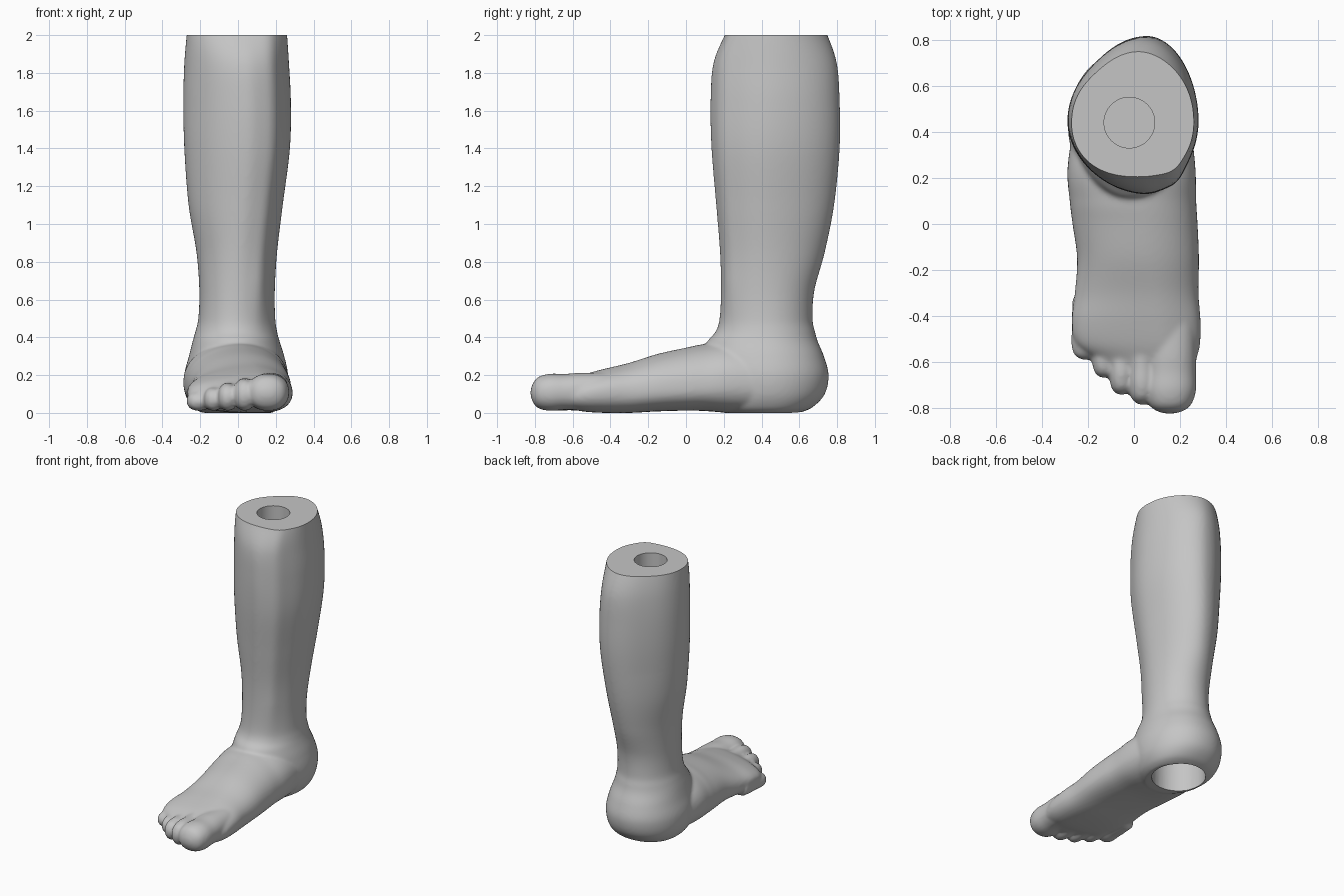
import bpy
import bmesh
import math

SIDES = 72      # points around each cross-section
STEPS = 8       # interpolated rings between two given sections

cube = bpy.data.objects.get("Cube")
if cube:
    bpy.data.objects.remove(cube, do_unlink=True)

skin = bpy.data.materials.new("plain grey")
skin.use_nodes = True
GREY = (0.56, 0.56, 0.56, 1.0)
skin.diffuse_color = GREY
skin.node_tree.nodes["Principled BSDF"].inputs["Base Color"].default_value = GREY


def smooth_rows(rows):
    """Fill in rings between the given sections along a smooth curve."""
    result = []
    last = len(rows) - 1
    for i in range(last):
        quad = zip(rows[max(i - 1, 0)], rows[i], rows[i + 1], rows[min(i + 2, last)])
        quad = list(quad)
        for step in range(STEPS):
            f = step / STEPS
            result.append([
                b + 0.5 * f * (c - a + f * (2 * a - 5 * b + 4 * c - d + f * (3 * (b - c) + d - a)))
                for a, b, c, d in quad])
    result.append(list(rows[-1]))
    return result


def ring_point(row, angle, relief):
    """Point on a lopsided superellipse; each quadrant has its own radii."""
    t, u_min, u_mid, u_max, v_min, v_mid, v_max, p_low, p_high = row
    c, s = math.cos(angle), math.sin(angle)
    ru = u_max - u_mid if c >= 0 else u_mid - u_min
    rv = v_max - v_mid if s >= 0 else v_mid - v_min
    # blend the exponent around the ring so there is no step at the sides
    p = p_low + (p_high - p_low) * (s + 1) / 2
    r = (abs(c) ** p + abs(s) ** p) ** (-1 / p)
    r *= 1 + relief(t, angle)
    return u_mid + ru * c * r, v_mid + rv * s * r


def loft(bm, rows, place, relief=lambda t, angle: 0.0):
    """Skin a closed tube through the sections; place maps (u, v, t) to space."""
    rings = []
    for row in smooth_rows(rows):
        ring = []
        for k in range(SIDES):
            u, v = ring_point(row, math.tau * k / SIDES, relief)
            ring.append(bm.verts.new(place(u, v, row[0])))
        rings.append(ring)
    for low, high in zip(rings, rings[1:]):
        for k in range(SIDES):
            n = (k + 1) % SIDES
            bm.faces.new((low[k], low[n], high[n], high[k]))
    bm.faces.new(rings[0][::-1])
    bm.faces.new(rings[-1])


def upright(u, v, t):
    return (u, v, t)


def lengthwise(u, v, t):
    return (u, t, v)


def swell(angle, centre, width):
    away = math.remainder(angle - centre, math.tau)
    return math.exp(-(away / width) ** 2)


def leg_relief(z, angle):
    """Soft edge along the inner shin, and a flatter outer back of the calf."""
    shin = min(max((z - 0.4) / 0.3, 0), 1)
    calf = min(max((z - 0.7) / 0.6, 0), 1)
    return 0.045 * shin * swell(angle, -0.95, 0.22) - 0.05 * calf * swell(angle, 2.3, 0.45)


# Leg, ankle and heel: z, x min/mid/max, y min/mid/max, front and back roundness
LEG = [
    (0.0, -.19, -.01, .18, .2, .43, .6, 2.2, 2.2),
    (0.03, -.24, -.01, .22, .17, .43, .67, 2.2, 2.2),
    (0.1, -.28, -.01, .255, .14, .43, .735, 2, 2.1),
    (0.2, -.285, -.01, .265, .1, .43, .755, 2, 2.1),
    (0.3, -.26, -.01, .245, .09, .43, .73, 2, 2.1),
    (0.38, -.24, -.01, .22, .115, .43, .697, 2, 2),
    (0.43, -.226, -.01, .207, .157, .43, .683, 2, 2),
    (0.5, -.21, -.01, .197, .178, .43, .67, 2, 2),
    (0.65, -.205, 0, .195, .185, .43, .68, 2, 2),
    (0.85, -.22, .01, .207, .18, .43, .735, 1.9, 1.95),
    (1.1, -.262, .03, .237, .16, .43, .785, 1.85, 1.95),
    (1.4, -.285, .05, .275, .135, .44, .815, 1.85, 1.95),
    (1.65, -.29, .05, .28, .13, .45, .815, 1.85, 1.95),
    (1.85, -.285, .04, .27, .145, .45, .8, 1.95, 1.9),
    (2.0, -.272, .015, .26, .205, .44, .75, 2.3, 1.9),
    (2.05, -.265, .01, .255, .23, .44, .72, 2.3, 1.9),
]

# Instep and ball: y, x min/mid/max, z min/mid/max, sole and top roundness
FOOT = [
    (.5, -.25, .01, .24, 0, .16, .34, 2.6, 2),
    (.25, -.288, .01, .266, 0, .16, .38, 2.6, 2),
    (.1, -.279, .01, .27, .01, .14, .365, 2.6, 2),
    (0, -.267, .03, .276, .012, .13, .345, 2.6, 2),
    (-.15, -.247, .05, .282, .008, .12, .312, 2.6, 2),
    (-.3, -.257, .08, .28, 0, .11, .265, 2.6, 1.9),
    (-.42, -.27, .1, .289, 0, .11, .236, 2.6, 1.8),
    (-.52, -.25, .12, .287, .005, .1, .21, 2.5, 1.7),
    (-.59, -.16, .13, .27, .015, .09, .185, 2.4, 1.7),
    (-.65, -.09, .13, .25, .025, .09, .165, 2.2, 1.7),
    (-.71, -.01, .13, .22, .045, .09, .13, 2, 1.7),
]

# Toes: base x, tip x, base y, tip y, half width, top height
TOES = [
    (.172, .155, -.42, -.823, .11, .216),
    (.035, .035, -.42, -.785, .058, .192),
    (-.053, -.055, -.4, -.742, .053, .168),
    (-.13, -.13, -.37, -.668, .052, .145),
    (-.21, -.208, -.32, -.59, .064, .125),
]
# Toe profile: fraction of length, width factor, height factor
TOE_SHAPE = [(0, .9, .97), (.35, .95, 1), (.55, .97, .97), (.75, 1, 1),
             (.9, .84, .84), (.97, .54, .5), (1, .2, .15)]


def toe(bm, base_x, tip_x, base_y, tip_y, half, top):
    sole = 0.02
    mid = (sole + top) / 2
    rows = []
    for f, wide, tall in TOE_SHAPE:
        x = base_x + (tip_x - base_x) * f
        drop = 0.012 * f
        rise = (top - mid) * tall
        rows.append((base_y + (tip_y - base_y) * f, x - half * wide, x, x + half * wide,
                     mid - drop - rise, mid - drop, mid - drop + rise, 2.2, 2.2))
    loft(bm, rows, lengthwise)


# All soft parts go into one mesh, which is fused below
bm = bmesh.new()
loft(bm, LEG, upright, leg_relief)
loft(bm, FOOT, lengthwise)
for spec in TOES:
    toe(bm, *spec)
bmesh.ops.recalc_face_normals(bm, faces=bm.faces)
mesh = bpy.data.meshes.new("lower_leg_and_foot")
bm.to_mesh(mesh)
bm.free()
body = bpy.data.objects.new("lower_leg_and_foot", mesh)
bpy.context.collection.objects.link(body)

fuse = body.modifiers.new("fuse", "REMESH")
fuse.mode = "VOXEL"
fuse.voxel_size = 0.0105
soften = body.modifiers.new("soften", "SMOOTH")
soften.factor = 0.5
soften.iterations = 8


def cut_with(name):
    """Subtract the primitive just added from the body."""
    cutter = bpy.context.object
    cutter.name = name
    cutter.hide_render = True
    cut = body.modifiers.new(name, "BOOLEAN")
    cut.operation = "DIFFERENCE"
    cut.solver = "EXACT"
    cut.object = cutter
    return cutter


def bore(name, radius, z_low, z_high):
    bpy.ops.mesh.primitive_cylinder_add(vertices=64, radius=radius, depth=z_high - z_low,
                                        location=(-.02, .44, (z_low + z_high) / 2))
    return cut_with(name)


# Flat top cut, and the mounting holes in the top and under the heel
bpy.ops.mesh.primitive_cube_add(size=1, location=(0, .45, 2.5))
cutters = [cut_with("top_cutter"),
           bore("top_hole_cutter", 0.11, 1.6, 2.2),
           bore("heel_hole_cutter", 0.18, -0.2, 0.3)]

# Bake the modifiers and drop the cutters
depsgraph = bpy.context.evaluated_depsgraph_get()
baked = bpy.data.meshes.new_from_object(body.evaluated_get(depsgraph))
body.modifiers.clear()
body.data = baked
for cutter in cutters:
    bpy.data.objects.remove(cutter, do_unlink=True)
baked.materials.clear()
baked.materials.append(skin)
baked.polygons.foreach_set("material_index", [0] * len(baked.polygons))

bpy.ops.object.select_all(action="DESELECT")
body.select_set(True)
bpy.context.view_layer.objects.active = body
bpy.ops.object.shade_smooth_by_angle(angle=math.radians(40))
